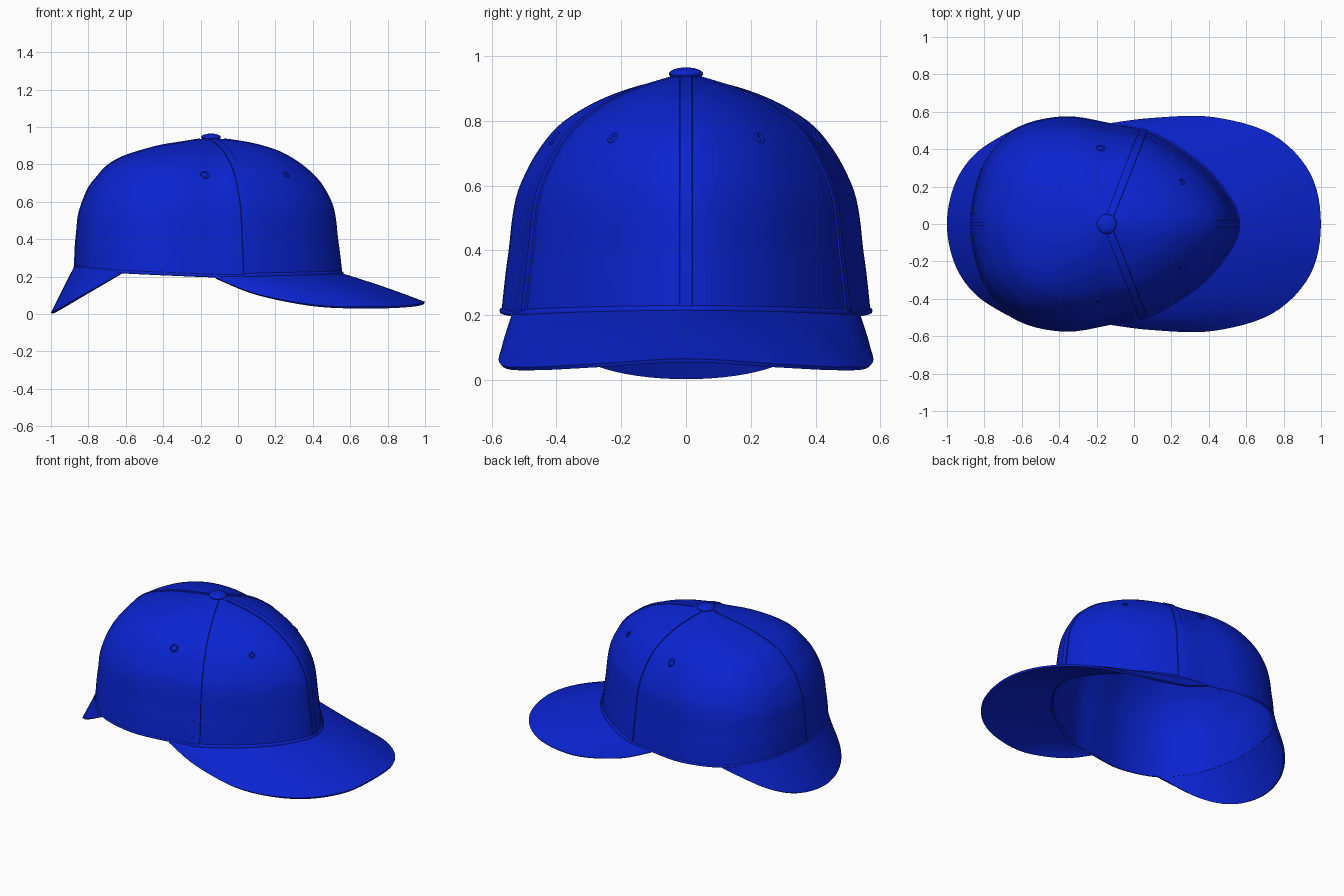
import bpy, math
from mathutils import Vector

if "Cube" in bpy.data.objects:
    bpy.data.objects.remove(bpy.data.objects["Cube"])

blue = bpy.data.materials.new("cap blue")
blue.diffuse_color = (0.003, 0.017, 0.63, 1)
blue.use_nodes = True
blue.node_tree.nodes["Principled BSDF"].inputs["Base Color"].default_value = blue.diffuse_color
CX = -0.145  # x of the crown's peak


def spline(pts, t, closed=False):
    """Catmull-Rom through points of any dimension, t in index units."""
    n = len(pts)
    i = math.floor(t) if closed else min(max(math.floor(t), 0), n - 2)
    f = t - i
    pick = (lambda k: pts[k % n]) if closed else (lambda k: pts[min(max(k, 0), n - 1)])
    a, b, c, d = (pick(i + k) for k in (-1, 0, 1, 2))
    return [0.5 * (2*q + (r-p)*f + (2*p - 5*q + 4*r - s)*f*f + (3*q - p - 3*r + s)*f**3)
            for p, q, r, s in zip(a, b, c, d)]


def mirror(p):
    return (p[0], -p[1], p[2])


def finish(ob, name, angle=40):
    ob.name = name
    ob.data.name = name
    ob.data.materials.append(blue)
    bpy.ops.object.select_all(action='DESELECT')
    ob.select_set(True)
    bpy.context.view_layer.objects.active = ob
    for m in list(ob.modifiers):
        bpy.ops.object.modifier_apply(modifier=m.name)
    bpy.ops.object.shade_smooth_by_angle(angle=math.radians(angle))


def grid(name, rows, wrap_cols=False, wrap_rows=False, thick=0, offset=0, angle=40):
    """Skin a list of equal-length rows of points."""
    nr, nc = len(rows), len(rows[0])
    verts = [tuple(p) for r in rows for p in r]
    faces = []
    for i in range(nr if wrap_rows else nr - 1):
        for j in range(nc if wrap_cols else nc - 1):
            k, l = (i + 1) % nr, (j + 1) % nc
            faces.append((i*nc + j, i*nc + l, k*nc + l, k*nc + j))
    me = bpy.data.meshes.new(name)
    me.from_pydata(verts, [], faces)
    ob = bpy.data.objects.new(name, me)
    bpy.context.collection.objects.link(ob)
    w = ob.modifiers.new("weld", 'WELD')
    w.merge_threshold = 0.0005
    if thick:
        s = ob.modifiers.new("thickness", 'SOLIDIFY')
        s.thickness, s.offset = thick, offset
    finish(ob, name, angle)


# Crown base outline, front tip to back, then mirrored to a closed loop
half = [(.555, 0, .212), (.515, .125, .211), (.395, .28, .208), (.225, .41, .204),
        (.05, .5, .2), (-.12, .532, .2), (-.37, .57, .21), (-.62, .512, .222),
        (-.78, .36, .235), (-.85, .18, .243), (-.873, 0, .247)]
loop = half + [mirror(p) for p in half[-2:0:-1]]
N = len(loop)

# Crown profile: height, then inward scale at front, back and side
prof = [(.2, 1, 1, 1), (.32, .98, .995, .975), (.4, .965, .985, .955), (.5, .95, .972, .935),
        (.58, .925, .94, .905), (.66, .87, .895, .84), (.72, .81, .835, .775),
        (.78, .72, .765, .685), (.83, .62, .66, .56), (.87, .51, .51, .43),
        (.9, .38, .36, .29), (.92, .25, .2, .17), (.935, .1, .08, .07), (.94, 0, 0, 0)]
V = len(prof) - 1


def base(u):
    return Vector(spline(loop, u, True))


def crown(u, v):
    b = base(u)
    z, f, k, s = spline(prof, v)
    d = Vector((b.x - CX, b.y))
    w = (d.x / d.length) ** 2
    sc = w * (f if d.x > 0 else k) + (1 - w) * s
    return Vector((CX + d.x*sc, d.y*sc, b.z + (z - .2) * (.94 - b.z) / .74))


def tangent(u, v):
    return (crown(u + .05, v) - crown(u - .05, v)).normalized()


def normal(u, v):
    dv = crown(u, min(v + .05, V)) - crown(u, max(v - .05, 0))
    return tangent(u, v).cross(dv).normalized()


# Crown shell, open underneath
grid("crown", [[crown(j/5, i/3) for j in range(N*5)] for i in range(V*3 + 1)],
     wrap_cols=True, thick=.006, offset=-1)

# Rolled hem around the base, fuller at the front
hem = []
for j in range(N*5):
    b = base(j/5)
    t = tangent(j/5, 0)
    out = Vector((t.y, -t.x, 0))
    r = .01 if b.x > .05 else .006
    hem.append([b + out * (r*math.cos(a)) + Vector((0, 0, .004 + 1.4*r*math.sin(a)))
                for a in (k*math.pi/4 for k in range(8))])
grid("hem", hem, wrap_cols=True, wrap_rows=True, angle=60)


# Raised seam ribbons running up to the button, following the crown
def seam(name, u, w):
    rows = []
    for i in range(V*3 - 2):
        v = i/3
        n = normal(u, v)
        p = crown(u, v)
        side = tangent(u, v)
        rows.append([p + side*s + n*h for s, h in
                     ((-w - .003, -.006), (-w, .004), (w, .004), (w + .003, -.006))])
    grid(name, rows, angle=30)


seam("front_seam", 0, .018)
seam("left_seam", 4, .02)
seam("right_seam", -4, .02)
seam("back_seam", 10, .008)


# Brims lofted from the crown base to an outer edge
def brim(name, outer, centre, bulge):
    k = len(outer) - 1
    edge = [mirror(p) for p in outer[:0:-1]] + outer
    rows = []
    sign = 1 if centre == 0 else -1
    for i in range(9):
        t = i/8
        row = []
        for j in range(k*2*6 + 1):
            q = j/6
            a = base(centre + sign*(q - k))
            p = a.lerp(Vector(spline(edge, q)), t)
            # arch the loft most towards its two sides
            s = abs(q - k) / k
            p.z += bulge * math.sin(math.pi*t) * (.3 + s) * min(1, 3*(1 - s))
            row.append(p)
        rows.append(row)
    grid(name, rows, thick=.012, offset=0)


brim("front_brim", [(.997, 0, .06), (.94, .27, .045), (.74, .475, .035), (.42, .568, .044),
                    (.1, .562, .105), (-.12, .535, .192)], 0, .016)
brim("back_brim", [(-.995, 0, .005), (-.95, .22, .028), (-.83, .385, .098),
                   (-.62, .512, .218)], 10, 0)

# Top button
bpy.ops.mesh.primitive_uv_sphere_add(segments=24, ring_count=12, radius=1, location=(CX, 0, .945))
button = bpy.context.object
button.scale = (.053, .053, .02)
finish(button, "button", 60)

# Stitched eyelets on the side and front panels
for label, u, r in (("side", 5.3, .02), ("front", 2.1, .014)):
    for side, s in (("left", 1), ("right", -1)):
        n = normal(s*u, 6.4)
        bpy.ops.mesh.primitive_torus_add(major_radius=r, minor_radius=.005,
                                         major_segments=16, minor_segments=8,
                                         location=crown(s*u, 6.4),
                                         rotation=n.to_track_quat('Z', 'Y').to_euler())
        finish(bpy.context.object, f"{side}_{label}_eyelet", 60)
